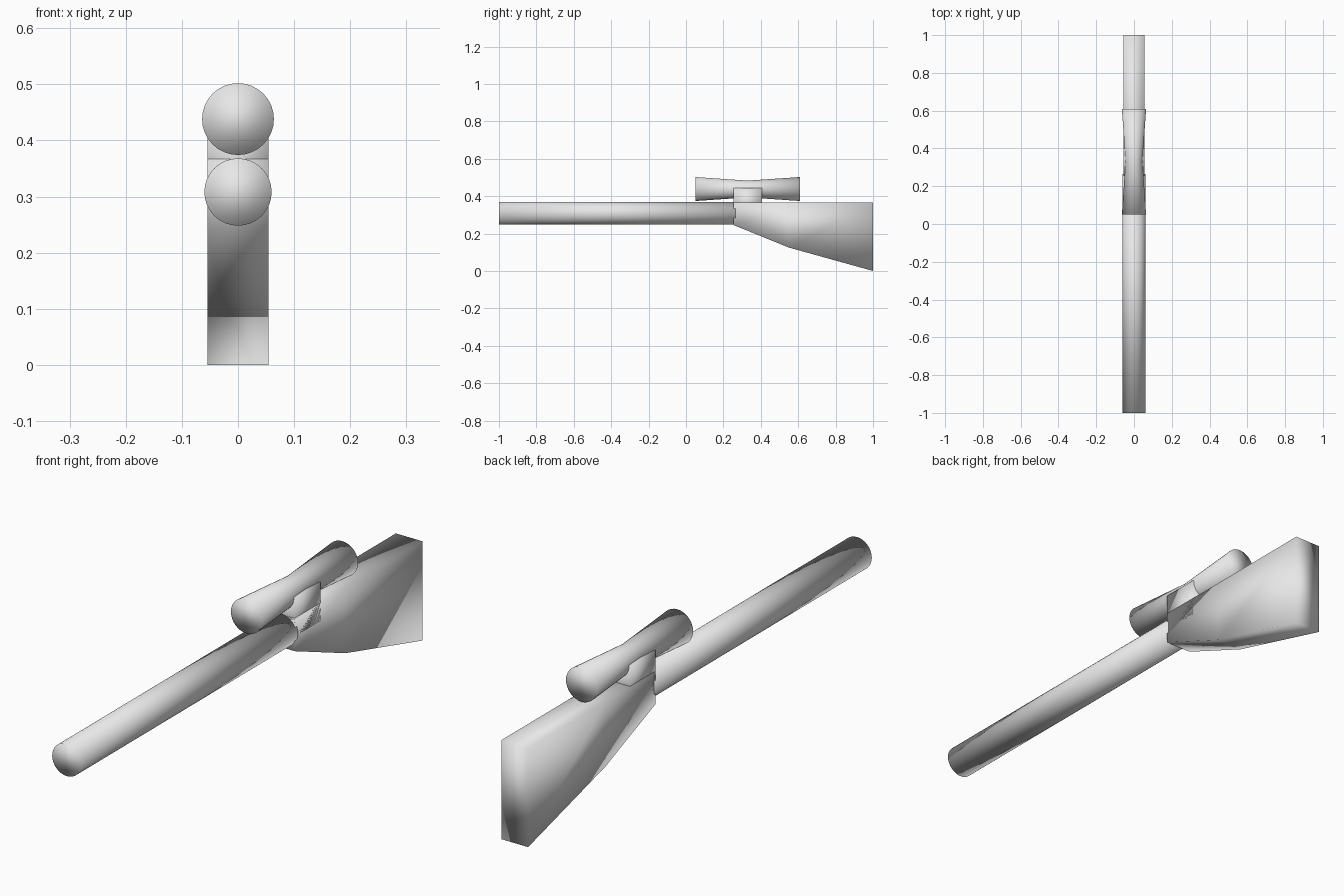
import bpy
import bmesh
from math import cos, sin, pi

cube = bpy.data.objects.get("Cube")
if cube:
    bpy.data.objects.remove(cube, do_unlink=True)

# Single flat colour
grey = bpy.data.materials.new("light grey")
grey.use_nodes = True
grey.diffuse_color = (0.8, 0.8, 0.8, 1)
grey.node_tree.nodes["Principled BSDF"].inputs["Base Color"].default_value = (0.8, 0.8, 0.8, 1)


def finish(name, bm):
    """Turn a bmesh into a fully smooth-shaded object."""
    bmesh.ops.recalc_face_normals(bm, faces=bm.faces)
    for face in bm.faces:
        face.smooth = True
    mesh = bpy.data.meshes.new(name)
    bm.to_mesh(mesh)
    bm.free()
    mesh.materials.append(grey)
    obj = bpy.data.objects.new(name, mesh)
    bpy.context.collection.objects.link(obj)
    return obj


def tube(name, rings, z, sides=32):
    """Closed round bar along y from (y, radius) rings."""
    bm = bmesh.new()
    loops = []
    for y, r in rings:
        angles = [2 * pi * i / sides for i in range(sides)]
        loops.append([bm.verts.new((r * cos(a), y, z + r * sin(a))) for a in angles])
    for a, b in zip(loops, loops[1:]):
        for i in range(sides):
            j = (i + 1) % sides
            bm.faces.new((a[i], a[j], b[j], b[i]))
    bm.faces.new(loops[0])
    bm.faces.new(loops[-1])
    return finish(name, bm)


def slab(name, columns, half_width):
    """Flat-sided body from (y, bottom, top) columns."""
    bm = bmesh.new()
    loops = []
    for y, low, high in columns:
        corners = [(-1, low), (1, low), (1, high), (-1, high)]
        loops.append([bm.verts.new((s * half_width, y, z)) for s, z in corners])
    for a, b in zip(loops, loops[1:]):
        for i in range(4):
            j = (i + 1) % 4
            bm.faces.new((a[i], a[j], b[j], b[i]))
    bm.faces.new(loops[0])
    bm.faces.new(loops[-1])
    return finish(name, bm)


# Long barrel, just entering the stock
tube("barrel", [(-1, 0.06), (0.265, 0.06)], 0.308)

# Scope with a narrow waist
tube("scope", [(0.05, 0.064), (0.33, 0.045), (0.61, 0.064)], 0.438)

# Stock widening downwards to the butt
slab("stock", [(0.255, 0.245, 0.367), (0.55, 0.125, 0.367), (1, 0, 0.367)], 0.0545)

# Block carrying the scope
slab("scope_mount", [(0.255, 0.3, 0.443), (0.405, 0.3, 0.443)], 0.0545)
